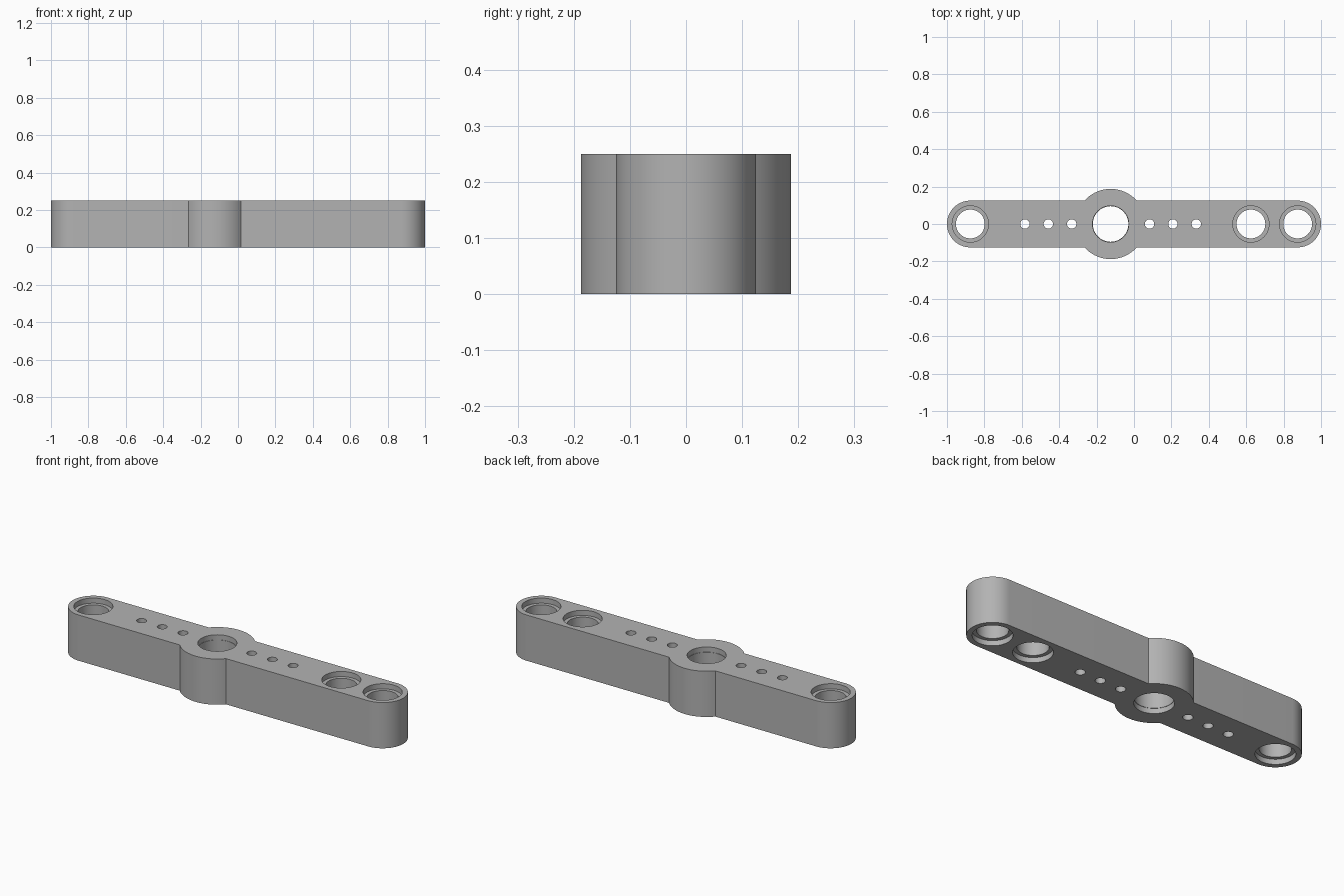
import bpy, bmesh, math

cube = bpy.data.objects.get("Cube")
if cube:
    bpy.data.objects.remove(cube)

HEIGHT, HALF_W, END_X = 0.25, 0.125, 0.875
HUB_X, HUB_R = -0.125, 0.1875
RECESS = 0.028

grey = bpy.data.materials.new("grey plastic")
grey.use_nodes = True
colour = (0.45, 0.45, 0.45, 1)
grey.diffuse_color = colour
grey.node_tree.nodes["Principled BSDF"].inputs["Base Color"].default_value = colour


def make_object(name, bm):
    bmesh.ops.recalc_face_normals(bm, faces=bm.faces)
    mesh = bpy.data.meshes.new(name)
    bm.to_mesh(mesh)
    bm.free()
    mesh.materials.append(grey)
    obj = bpy.data.objects.new(name, mesh)
    bpy.context.collection.objects.link(obj)
    return obj


def arc(cx, radius, start, end, steps):
    angles = [start + (end - start) * i / steps for i in range(steps + 1)]
    return [(cx + radius * math.cos(a), radius * math.sin(a)) for a in angles]


def add_hole(bm, x, profile, sides):
    # Closed cutter turned from (radius, z) pairs
    rings = [[bm.verts.new((px, py, z)) for px, py in arc(x, r, 0, math.tau, sides)[:-1]]
             for r, z in profile]
    for low, high in zip(rings, rings[1:]):
        for i in range(sides):
            j = (i + 1) % sides
            bm.faces.new((low[i], low[j], high[j], high[i]))
    bm.faces.new(rings[0][::-1])
    bm.faces.new(rings[-1])


def recessed(bore, rim):
    return [(rim, -0.1), (rim, RECESS), (bore, RECESS),
            (bore, HEIGHT - RECESS), (rim, HEIGHT - RECESS), (rim, HEIGHT + 0.1)]


# Beam outline: round ends with a round hub bulging from both sides
side = math.asin(HALF_W / HUB_R)
outline = (arc(END_X, HALF_W, -math.pi / 2, math.pi / 2, 32)
           + arc(HUB_X, HUB_R, side, math.pi - side, 32)
           + arc(-END_X, HALF_W, math.pi / 2, 1.5 * math.pi, 32)
           + arc(HUB_X, HUB_R, math.pi + side, math.tau - side, 32))
bm = bmesh.new()
base = bm.faces.new([bm.verts.new((x, y, 0)) for x, y in outline])
top = bmesh.ops.extrude_face_region(bm, geom=[base], use_keep_orig=True)
bmesh.ops.translate(bm, vec=(0, 0, HEIGHT),
                    verts=[v for v in top["geom"] if isinstance(v, bmesh.types.BMVert)])
beam = make_object("beam", bm)

# Holes: recessed pin holes, hub bore and small axle holes
bm = bmesh.new()
for x in (-0.875, 0.625, 0.875):
    add_hole(bm, x, recessed(0.077, 0.097), 64)
add_hole(bm, HUB_X, recessed(0.095, 0.097), 64)
for offset in (0.208, 0.333, 0.458):
    for sign in (-1, 1):
        add_hole(bm, HUB_X + sign * offset, [(0.025, -0.1), (0.025, HEIGHT + 0.1)], 32)
cutter = make_object("hole_cutter", bm)
cutter.hide_render = True

cut = beam.modifiers.new("holes", "BOOLEAN")
cut.operation = "DIFFERENCE"
cut.solver = "EXACT"
cut.object = cutter

bpy.ops.object.select_all(action="DESELECT")
beam.select_set(True)
bpy.context.view_layer.objects.active = beam
bpy.ops.object.modifier_apply(modifier=cut.name)
bpy.data.objects.remove(cutter)
bpy.ops.object.shade_smooth_by_angle(angle=math.radians(30))
